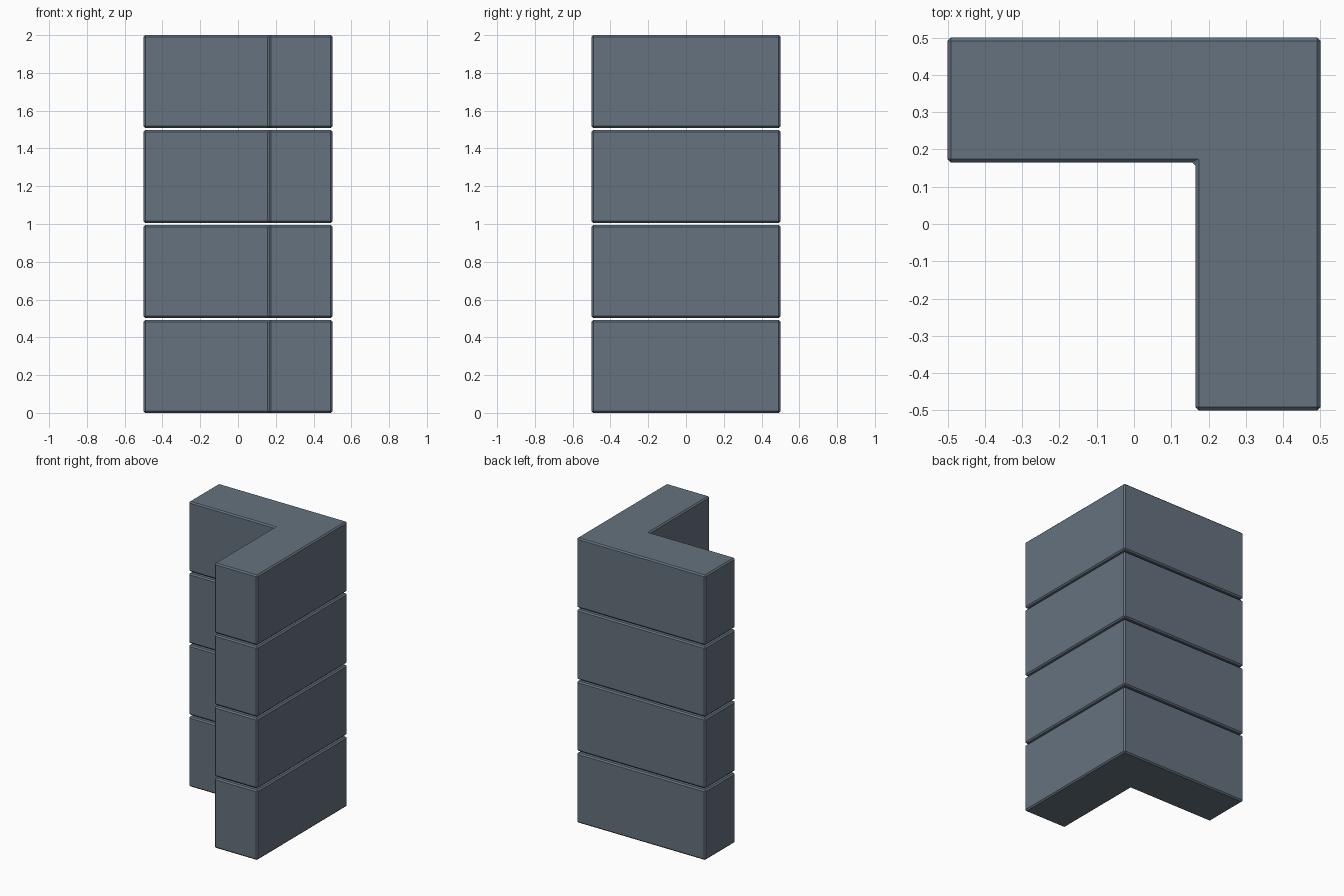
import bpy, bmesh

if "Cube" in bpy.data.objects:
    bpy.data.objects.remove(bpy.data.objects["Cube"])

stone = bpy.data.materials.new("slate_blue_grey")
stone.diffuse_color = (0.13, 0.17, 0.21, 1)
stone.use_nodes = True
stone.node_tree.nodes["Principled BSDF"].inputs["Base Color"].default_value = stone.diffuse_color

IN = 0.165       # inner wall line of the L
HEIGHT = 0.491   # height of one block
PITCH = 0.503    # spacing of the courses
PROFILE = [(-0.5, IN), (IN, IN), (IN, -0.5), (0.5, -0.5), (0.5, 0.5), (-0.5, 0.5)]


def corner_block(name, z):
    """Extrude the L outline and chamfer every edge."""
    bm = bmesh.new()
    face = bm.faces.new([bm.verts.new((x, y, 0)) for x, y in PROFILE])
    ext = bmesh.ops.extrude_face_region(bm, geom=[face])
    top = [v for v in ext["geom"] if isinstance(v, bmesh.types.BMVert)]
    bmesh.ops.translate(bm, vec=(0, 0, HEIGHT), verts=top)
    bmesh.ops.recalc_face_normals(bm, faces=bm.faces)
    mesh = bpy.data.meshes.new(name)
    bm.to_mesh(mesh)
    bm.free()
    mesh.materials.append(stone)
    ob = bpy.data.objects.new(name, mesh)
    ob.location.z = z
    bpy.context.collection.objects.link(ob)
    bev = ob.modifiers.new("chamfer", "BEVEL")
    bev.width = 0.009
    bev.segments = 1
    bev.limit_method = 'ANGLE'


# Four stacked courses
for i in range(4):
    corner_block(f"corner_block_{i + 1}", i * PITCH)
